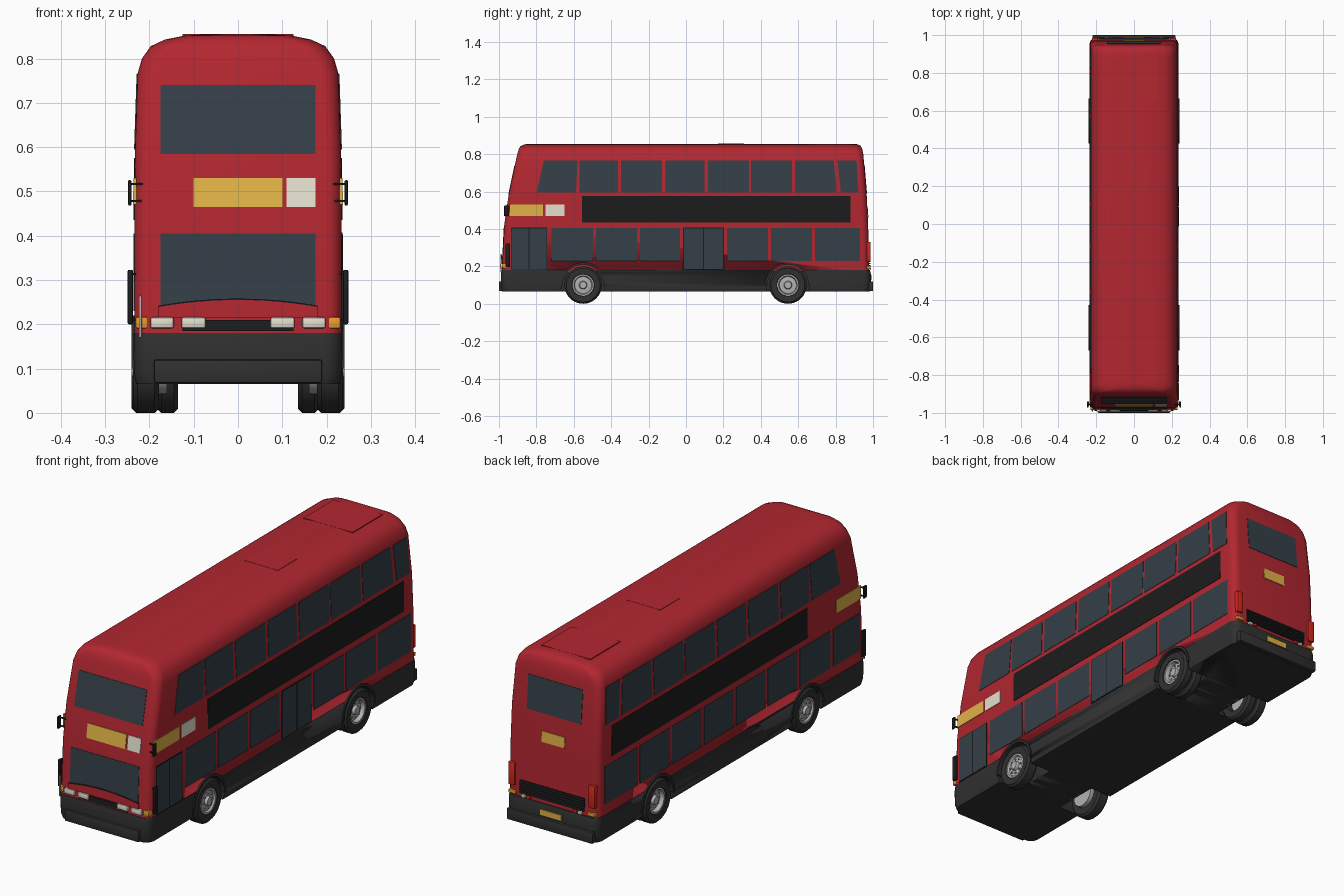
import bpy, bmesh
from math import sin, cos, pi

if "Cube" in bpy.data.objects:
    bpy.data.objects.remove(bpy.data.objects["Cube"])


def mat(name, *rgb):
    m = bpy.data.materials.new(name)
    m.diffuse_color = (*rgb, 1)
    m.use_nodes = True
    m.node_tree.nodes["Principled BSDF"].inputs["Base Color"].default_value = m.diffuse_color
    return m


RED = mat("red_paint", .45, .02, .03)
GLASS = mat("glass", .035, .05, .065)
BLACK = mat("black", .012, .012, .012)
DARK = mat("dark_grey", .03, .03, .03)
YELLOW = mat("yellow", .75, .45, .06)
CREAM = mat("cream", .78, .75, .62)
AMBER = mat("amber", .8, .35, .02)
LAMP = mat("red_lamp", .7, .02, .01)
SILVER = mat("silver", .45, .45, .45)


def finish(name, bm, m, smooth=True):
    bmesh.ops.remove_doubles(bm, verts=bm.verts, dist=1e-5)
    bmesh.ops.recalc_face_normals(bm, faces=bm.faces)
    me = bpy.data.meshes.new(name)
    bm.to_mesh(me)
    bm.free()
    ob = bpy.data.objects.new(name, me)
    bpy.context.collection.objects.link(ob)
    me.materials.append(m)
    if smooth:
        bpy.ops.object.select_all(action='DESELECT')
        ob.select_set(True)
        bpy.context.view_layer.objects.active = ob
        bpy.ops.object.shade_smooth_by_angle(angle=.6)
    return ob


def loft(name, rings, m):
    """Stack of rounded rectangles: (z, half width, y front, y rear, corner radius)."""
    bm = bmesh.new()
    loops = []
    for z, w, yf, yr, r in rings:
        loop = []
        for q, (cx, cy) in enumerate(((w-r, yr-r), (r-w, yr-r), (r-w, yf+r), (w-r, yf+r))):
            for i in range(7):
                a = (q + i/6) * pi/2
                loop.append(bm.verts.new((cx + r*cos(a), cy + r*sin(a), z)))
        loops.append(loop)
    n = len(loops[0])
    for a, b in zip(loops, loops[1:]):
        for i in range(n):
            bm.faces.new((a[i], a[(i+1) % n], b[(i+1) % n], b[i]))
    bm.faces.new(loops[0])
    bm.faces.new(loops[-1])
    return finish(name, bm, m)


def lathe(name, prof, y, z, side, m, a1=2*pi, n=40):
    """Turn a closed (x, r) profile about the axle line."""
    bm = bmesh.new()
    rows = [[bm.verts.new((side*x, y + r*cos(a1*i/n), z + r*sin(a1*i/n))) for x, r in prof]
            for i in range(n+1)]
    k = len(prof)
    for a, b in zip(rows, rows[1:]):
        for j in range(k):
            bm.faces.new((a[j], a[(j+1) % k], b[(j+1) % k], b[j]))
    if a1 < 6:
        bm.faces.new(rows[0])
        bm.faces.new(rows[-1])
    return finish(name, bm, m)


def box(name, x0, x1, y0, y1, z0, z1, m, bevel=0):
    bm = bmesh.new()
    bmesh.ops.create_cube(bm, size=1)
    for v in bm.verts:
        v.co = ((x0+x1)/2 + v.co.x*(x1-x0), (y0+y1)/2 + v.co.y*(y1-y0), (z0+z1)/2 + v.co.z*(z1-z0))
    if bevel:
        bmesh.ops.bevel(bm, geom=bm.edges[:], offset=bevel, segments=2, affect='EDGES', profile=.5)
    return finish(name, bm, m, bool(bevel))


# Body shell
BODY = [(.17, .234, -.984, .978, .035), (.42, .234, -.972, .974, .035), (.585, .233, -.948, .966, .035),
        (.765, .227, -.910, .951, .04), (.80, .217, -.902, .948, .045), (.828, .197, -.894, .942, .05),
        (.843, .165, -.884, .935, .05), (.852, .12, -.866, .92, .05), (.855, .06, -.84, .90, .04)]
body = loft("body", BODY, RED)


def shell(z, k):
    for a, b in zip(BODY, BODY[1:]):
        if z <= b[0]:
            return a[k] + (b[k]-a[k]) * (z-a[0]) / (b[0]-a[0])


def panel(name, face, pts, m, off=.002):
    """Thin plate lying on the shell; face is right, left, front or rear, pts are (along, z)."""
    def at(u, z, o):
        if face in ("right", "left"):
            s = 1 if face == "right" else -1
            return (s*(shell(z, 1)+o), u, z)
        return (u, shell(z, 2)-o, z) if face == "front" else (u, shell(z, 3)+o, z)
    bm = bmesh.new()
    top = [bm.verts.new(at(u, z, off)) for u, z in pts]
    low = [bm.verts.new(at(u, z, -.004)) for u, z in pts]
    bm.faces.new(top)
    bm.faces.new(low)
    for i in range(len(pts)):
        j = (i+1) % len(pts)
        bm.faces.new((top[i], top[j], low[j], low[i]))
    return finish(name, bm, m, False)


def rect(name, face, u0, u1, z0, z1, m, off=.002):
    return panel(name, face, [(u0, z0), (u1, z0), (u1, z1), (u0, z1)], m, off)


# Dark skirt with wheel wells cut through it and the body
skirt = loft("skirt", [(.065, .23, -.982, .982, .04), (.09, .235, -.99, .988, .04),
                       (.16, .236, -.99, .988, .04), (.18, .236, -.986, .983, .04)], DARK)
for y in (-.55, .545):
    for s in (1, -1):
        cut = lathe("wheel_well_cutter", [(.12, 0), (.12, .115), (.3, .115), (.3, 0)], y, .1, s, BLACK)
        cut.hide_render = True
        for ob in (body, skirt):
            md = ob.modifiers.new("well", 'BOOLEAN')
            md.operation = 'DIFFERENCE'
            md.solver = 'EXACT'
            md.object = cut
            bpy.context.view_layer.objects.active = ob
            bpy.ops.object.modifier_apply(modifier=md.name)
        bpy.data.objects.remove(cut)
box("front_bumper", -.19, .19, -1, -.97, .068, .12, DARK, .004)
box("rear_bumper", -.22, .22, .97, 1, .068, .12, DARK, .004)


# Wheels, twin at the rear, and arches
def tyre(x0, x1, y, s):
    lathe("tyre", [(x0, .06), (x0, .09), (x0+.01, .1), (x1-.01, .1), (x1, .09), (x1-.002, .06),
                   (x1-.015, .056), (x0+.015, .056)], y, .1, s, DARK)


for s in (1, -1):
    tyre(.178, .237, -.55, s)
    tyre(.19, .24, .545, s)
    tyre(.135, .183, .545, s)
    for y, x in ((-.55, .236), (.545, .226)):
        lathe("hub", [(.16, 0), (.16, .058), (.234, .058), (.234, .05), (x-.01, .045), (x-.008, .022),
                      (x+.004, .018), (x+.004, 0)], y, .1, s, SILVER)
        for i in range(8):
            a = i*pi/4
            lathe("wheel_nut", [(x-.015, 0), (x-.015, .004), (x-.003, .004), (x-.003, 0)],
                  y + .034*cos(a), .1 + .034*sin(a), s, SILVER, n=6)
        lathe("wheel_arch", [(.20, .109), (.20, .12), (.241, .12), (.241, .109)], y, .1, s, DARK, pi)

# Side windows, bands and doors
UPPER = [(-.57, -.364), (-.347, -.128), (-.11, .10), (.118, .337), (.348, .567)]
LOWER = [(-.72, -.497), (-.48, -.262), (-.246, -.032), (.22, .438), (.455, .674), (.69, .93)]
DOORS = [(-.936, -.743), (-.016, .203)]
for face in ("right", "left"):
    panel("front_upper_window", face, [(-.797, .595), (-.588, .595), (-.58, .765), (-.76, .765)], GLASS)
    for a, b in UPPER:
        rect("upper_window", face, a, b, .595, .765, GLASS)
    panel("slanted_upper_window", face, [(.583, .595), (.805, .595), (.79, .765), (.583, .765)], GLASS)
    panel("rear_upper_window", face, [(.828, .595), (.922, .595), (.912, .765), (.81, .765)], GLASS)
    rect("side_band", face, -.555, .88, .435, .575, BLACK)
    for a, b in LOWER:
        rect("lower_window", face, a, b, .23, .405, GLASS)
    rect("side_destination_board", face, -.945, -.765, .47, .53, YELLOW, .003)
for a, b in DOORS:
    rect("left_lower_window", "left", a, b, .23, .405, GLASS)
    rect("door_frame", "right", a, b, .182, .407, BLACK)
    m = (a+b)/2
    for u, v in ((a+.004, m-.003), (m+.003, b-.004)):
        rect("door_leaf", "right", u, v, .187, .403, GLASS, .003)
rect("side_route_board", "right", -.752, -.65, .47, .53, CREAM, .003)

# Front face
rect("windscreen", "front", -.175, .175, .24, .405, GLASS)
rect("upper_windscreen", "front", -.175, .175, .585, .74, GLASS)
rect("destination_board", "front", -.10, .10, .465, .53, YELLOW, .003)
rect("route_board", "front", .11, .175, .465, .53, CREAM, .003)
arc = [(-.18 + .03*i, .258 - .016*((i-6)/6)**2) for i in range(13)]
panel("bonnet", "front", [(.18, .215), (-.18, .215)] + arc, RED, .006)
panel("bonnet_edge", "front", [(u, z-.003) for u, z in reversed(arc)] + arc, BLACK, .008)
rect("front_grille", "front", -.125, .125, .185, .21, BLACK, .004)
for s in (1, -1):
    for a, b in ((.073, .128), (.145, .198)):
        x0, x1 = sorted((s*a, s*b))
        box("headlight", x0, x1, -.994, -.97, .191, .216, CREAM, .005)
    x0, x1 = sorted((s*.205, s*.231))
    box("indicator", x0, x1, -.984, -.95, .191, .216, AMBER, .003)

# Mirrors and handrail
for s in (1, -1):
    for a, b, y0, y1, z0, z1 in ((.237, .249, -.965, -.94, .2, .323), (.241, .248, -.972, -.95, .468, .526)):
        x0, x1 = sorted((s*a, s*b))
        box("mirror", x0, x1, y0, y1, z0, z1, BLACK, .003)
        for z in (z0+.008, z1-.012):
            x0, x1 = sorted((s*.215, s*(a+.003)))
            box("mirror_arm", x0, x1, -.958, -.952, z, z+.005, BLACK)
box("handrail", -.224, -.217, -.992, -.984, .17, .265, SILVER, .002)

# Rear face
rect("rear_window", "rear", -.14, .14, .59, .745, GLASS)
rect("rear_board", "rear", -.058, .058, .46, .51, YELLOW, .003)
rect("rear_grille", "rear", -.165, .165, .195, .258, BLACK, .002)
for i in range(5):
    z = .2 + i*.012
    box("grille_slat", -.165, .165, .97, .986, z, z+.006, DARK)
box("number_plate", -.055, .055, .98, .993, .128, .155, YELLOW)
for s in (1, -1):
    for name, a, b, y1, z0, z1, m in (("tail_lamp", .19, .222, .986, .225, .33, LAMP),
                                      ("rear_indicator", .185, .222, .986, .186, .202, AMBER),
                                      ("reversing_lamp", .135, .155, .988, .182, .195, CREAM),
                                      ("stop_lamp", .11, .13, .988, .182, .195, LAMP)):
        x0, x1 = sorted((s*a, s*b))
        box(name, x0, x1, .945, y1, z0, z1, m, .003)

# Roof hatches
box("rear_roof_hatch", -.125, .125, .66, .88, .84, .8555, RED)
box("roof_hatch", -.085, .085, .17, .31, .84, .8558, RED)
